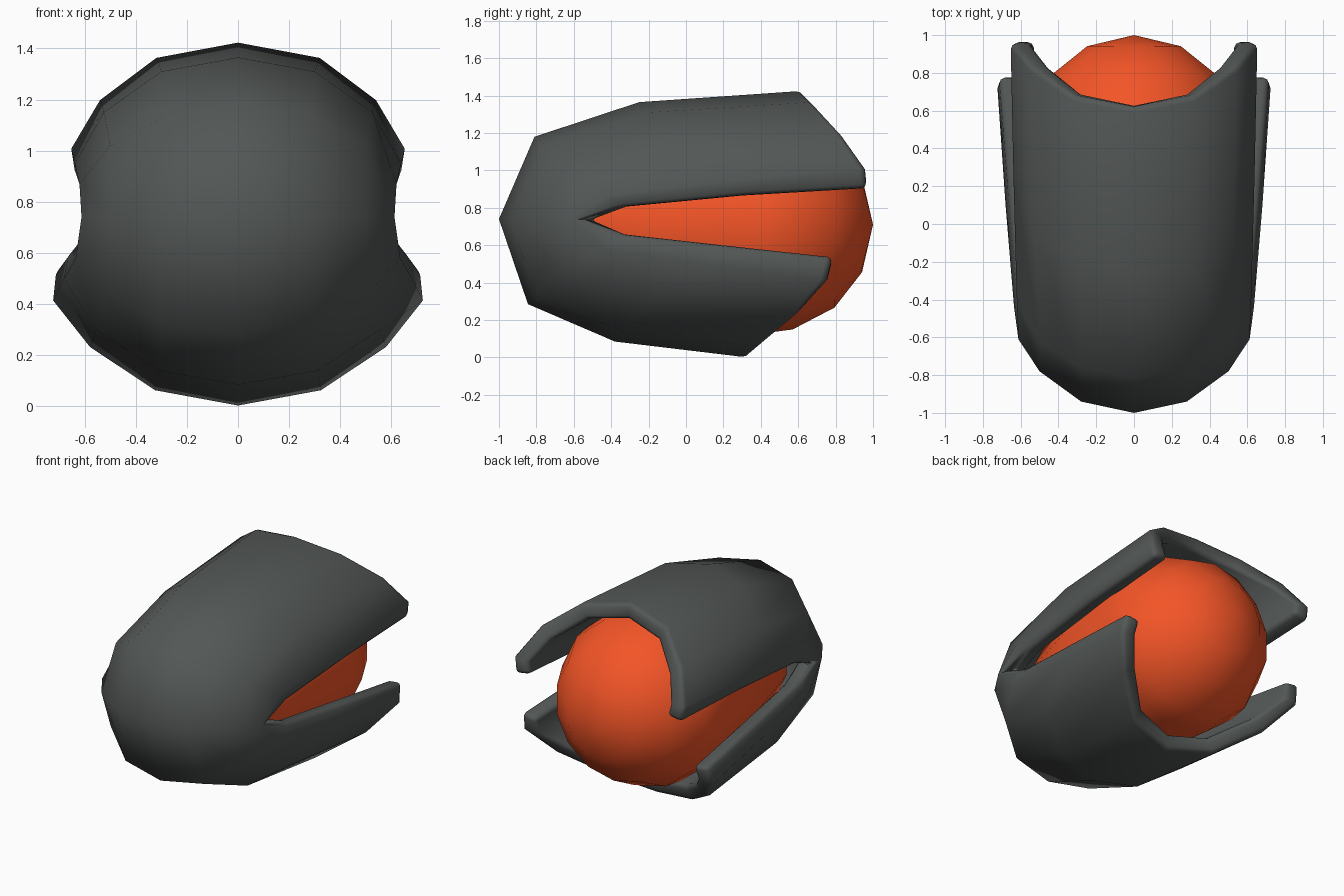
import bpy, bmesh, math

if "Cube" in bpy.data.objects:
    bpy.data.objects.remove(bpy.data.objects["Cube"])


def material(name, color):
    m = bpy.data.materials.new(name)
    m.diffuse_color = color
    m.use_nodes = True
    m.node_tree.nodes["Principled BSDF"].inputs["Base Color"].default_value = m.diffuse_color
    return m


def finish(bm, name, mat):
    bmesh.ops.recalc_face_normals(bm, faces=bm.faces)
    for f in bm.faces:
        f.smooth = True
    me = bpy.data.meshes.new(name)
    bm.to_mesh(me)
    bm.free()
    me.materials.append(mat)
    ob = bpy.data.objects.new(name, me)
    bpy.context.collection.objects.link(ob)
    return ob


# Split shell: each row runs from the centre line out to the slit,
# rows go from the upper back rim round the front to the lower back rim
rows = [
    [(0, .62, 1.425), (.32, .68, 1.365), (.54, .83, 1.2), (.653, .955, 1.01), (.635, .965, .90)],
    [(0, -.25, 1.365), (.30, -.20, 1.31), (.525, -.05, 1.15), (.638, .25, .95), (.62, .30, .86)],
    [(0, -.81, 1.18), (.28, -.76, 1.14), (.50, -.62, 1.02), (.62, -.42, .87), (.60, -.32, .80)],
    [(0, -1, .74), (.28, -.94, .74), (.50, -.78, .74), (.612, -.61, .74), (.60, -.51, .737)],
    [(0, -.845, .285), (.30, -.80, .325), (.52, -.65, .45), (.635, -.44, .58), (.615, -.33, .665)],
    [(0, -.38, .085), (.31, -.34, .14), (.555, -.20, .30), (.68, .10, .50), (.66, .15, .61)],
    [(0, .33, 0), (.325, .40, .06), (.58, .60, .23), (.725, .75, .41), (.712, .78, .54)],
]
bm = bmesh.new()
grid = []
for row in rows:
    left = [(-x, y, z) for x, y, z in reversed(row[1:])]
    grid.append([bm.verts.new(p) for p in left + row])
for a, b in zip(grid, grid[1:]):
    for i in range(len(a) - 1):
        bm.faces.new((a[i], a[i + 1], b[i + 1], b[i]))
shell = finish(bm, "split_shell", material("dark_grey", (.085, .095, .09, 1)))

# Thick walls with rounded rims
solid = shell.modifiers.new("thickness", 'SOLIDIFY')
solid.thickness = .11
solid.offset = -1
bevel = shell.modifiers.new("rounded_rim", 'BEVEL')
bevel.width = .03
bevel.segments = 2
bevel.limit_method = 'ANGLE'
bevel.angle_limit = math.radians(62)

# Inner core: blunt tapered front, round back, turned about the y axis
SEG, R, CY, CZ = 14, .58, .42, .71
profile = [(-.70, .25), (-.50, .43), (-.10, .53)]
profile += [(CY + R * math.sin(t), R * math.cos(t))
            for t in (math.radians(a) for a in (0, 15, 40, 64))]
bm = bmesh.new()
rings = [[bm.verts.new((r * math.sin(2 * math.pi * k / SEG), y,
                        CZ - r * math.cos(2 * math.pi * k / SEG)))
          for k in range(SEG)] for y, r in profile]
for a, b in zip(rings, rings[1:]):
    for k in range(SEG):
        n = (k + 1) % SEG
        bm.faces.new((a[k], a[n], b[n], b[k]))
for ring, y in ((rings[0], -.80), (rings[-1], CY + R)):
    tip = bm.verts.new((0, y, CZ))
    for k in range(SEG):
        bm.faces.new((ring[k], ring[(k + 1) % SEG], tip))
finish(bm, "inner_core", material("orange", (.9, .09, .02, 1)))
